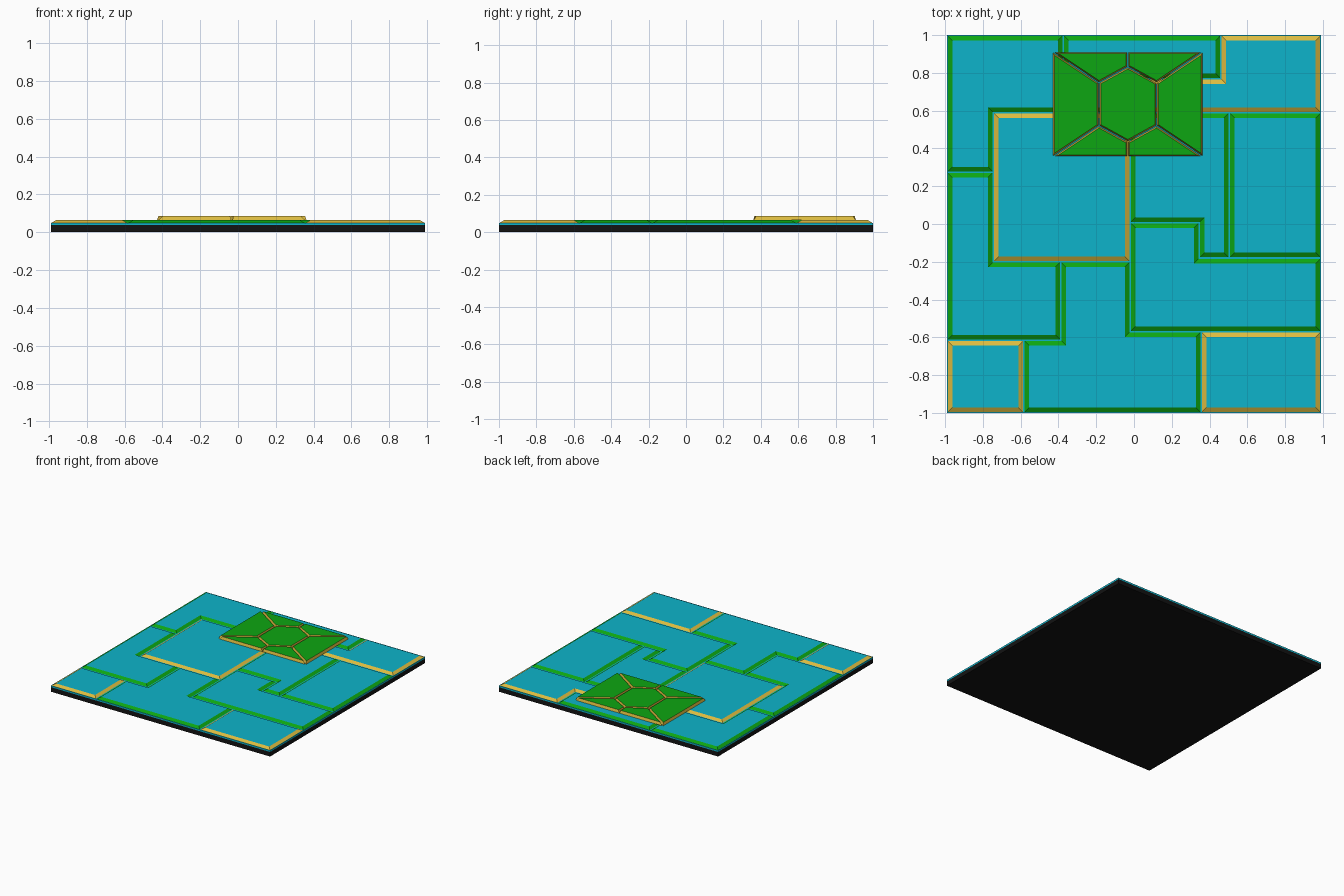
import bpy, bmesh
from mathutils import Vector

if "Cube" in bpy.data.objects:
    bpy.data.objects.remove(bpy.data.objects["Cube"])


def material(name, rgb):
    m = bpy.data.materials.new(name)
    m.diffuse_color = (*rgb, 1)
    m.use_nodes = True
    m.node_tree.nodes["Principled BSDF"].inputs["Base Color"].default_value = m.diffuse_color
    return m


BLACK = material("black", (0.006, 0.006, 0.006))
CYAN = material("cyan", (0.004, 0.456, 0.597))
GREEN = material("green", (0.004, 0.38, 0.006))
YELLOW = material("yellow", (0.72, 0.50, 0.05))


def inset(points, d):
    """Mitred inward offset of a polygon."""
    pts = [Vector(p) for p in points]
    area = sum(a.x * b.y - b.x * a.y for a, b in zip(pts, pts[1:] + pts[:1]))
    if area < 0:
        pts.reverse()
    out = []
    for i, p in enumerate(pts):
        e1 = (p - pts[i - 1]).normalized()
        e2 = (pts[(i + 1) % len(pts)] - p).normalized()
        n1, n2 = Vector((-e1.y, e1.x)), Vector((-e2.y, e2.x))
        out.append(p + (n1 + n2) * d / (1 + n1.dot(n2)))
    return out


def slab(name, outline, z0, z1, side, top, gap=0.0, bevel=0.0):
    """Flat piece whose sides slope in by 'bevel' towards the top."""
    bm = bmesh.new()
    low = [bm.verts.new((p.x, p.y, z0)) for p in inset(outline, gap)]
    high = [bm.verts.new((p.x, p.y, z1)) for p in inset(outline, gap + bevel)]
    n = len(low)
    for i in range(n):
        j = (i + 1) % n
        bm.faces.new((low[i], low[j], high[j], high[i]))
    bm.faces.new(low[::-1])
    bm.faces.new(high).material_index = 1
    me = bpy.data.meshes.new(name)
    bm.to_mesh(me)
    bm.free()
    me.materials.append(side)
    me.materials.append(top)
    ob = bpy.data.objects.new(name, me)
    bpy.context.collection.objects.link(ob)


def rect(x0, y0, x1, y1):
    return [(x0, y0), (x1, y0), (x1, y1), (x0, y1)]


# Base board and coloured floor layer
L, R, F, B = -0.99, 0.99, -1.0, 1.0
slab("base_board", rect(L, F, R, B), 0, 0.037, BLACK, BLACK)
slab("floor_layer", rect(L, F, R, B), 0.037, 0.05, CYAN, CYAN)

# Grid lines shared by neighbouring paving tiles
xa, xb, xc, xd, xe = -0.745, -0.388, -0.02, 0.345, 0.505
y1, y2, y3, y4, y5 = -0.615, -0.57, -0.20, -0.18, 0.59

tiles = [
    ("back_left", GREEN, [(L, B), (L, 0.275), (xa, 0.275), (xa, y5), (-0.375, y5), (-0.375, B)]),
    ("back_middle", GREEN, [(-0.375, B), (-0.375, y5), (xc, y5), (xc, 0.77), (0.46, 0.77), (0.46, B)]),
    ("back_right", YELLOW, [(0.46, B), (0.46, 0.77), (xc, 0.77), (xc, y5), (R, y5), (R, B)]),
    ("centre_left", YELLOW, rect(xa, y3, xc, y5)),
    ("left", GREEN, [(L, 0.275), (L, y1), (xb, y1), (xb, y3), (xa, y3), (xa, 0.275)]),
    ("front_left", YELLOW, rect(L, F, -0.583, y1)),
    ("front_middle", GREEN, [(-0.583, F), (0.355, F), (0.355, y2), (xc, y2), (xc, y3),
                             (xb, y3), (xb, y1), (-0.583, y1)]),
    ("front_right", YELLOW, rect(0.355, F, R, y2)),
    ("right", GREEN, [(xc, y2), (R, y2), (R, y4), (xd, y4), (xd, 0.007), (xc, 0.007)]),
    ("centre_right", GREEN, [(xc, 0.007), (xd, 0.007), (xd, y4), (xe, y4), (xe, y5), (xc, y5)]),
    ("far_right", GREEN, rect(xe, y4, R, y5)),
]
for name, edge, outline in tiles:
    slab("tile_" + name, outline, 0.05, 0.064, edge, CYAN, 0.004, 0.024)

# Raised green plate split into a hexagon and six surrounding pieces
cx, cy = -0.033, 0.634
w, h = 0.398, 0.278            # half size of plate
hx, hy, ht = 0.153, 0.114, 0.198  # hexagon half width, shoulder, tip


def place(points, sx=1, sy=1):
    return [(cx + sx * x, cy + sy * y) for x, y in points]


plate = [("plate_hexagon", place([(hx, -hy), (hx, hy), (0, ht), (-hx, hy), (-hx, -hy), (0, -ht)]))]
for sx, side in ((-1, "left"), (1, "right")):
    plate.append(("plate_" + side, place([(w, -h), (w, h), (hx, hy), (hx, -hy)], sx)))
    for sy, end in ((-1, "front"), (1, "back")):
        plate.append((f"plate_{end}_{side}", place([(0, h), (0, ht), (hx, hy), (w, h)], sx, sy)))
for name, outline in plate:
    slab(name, outline, 0.064, 0.086, YELLOW, GREEN, 0.003, 0.007)
